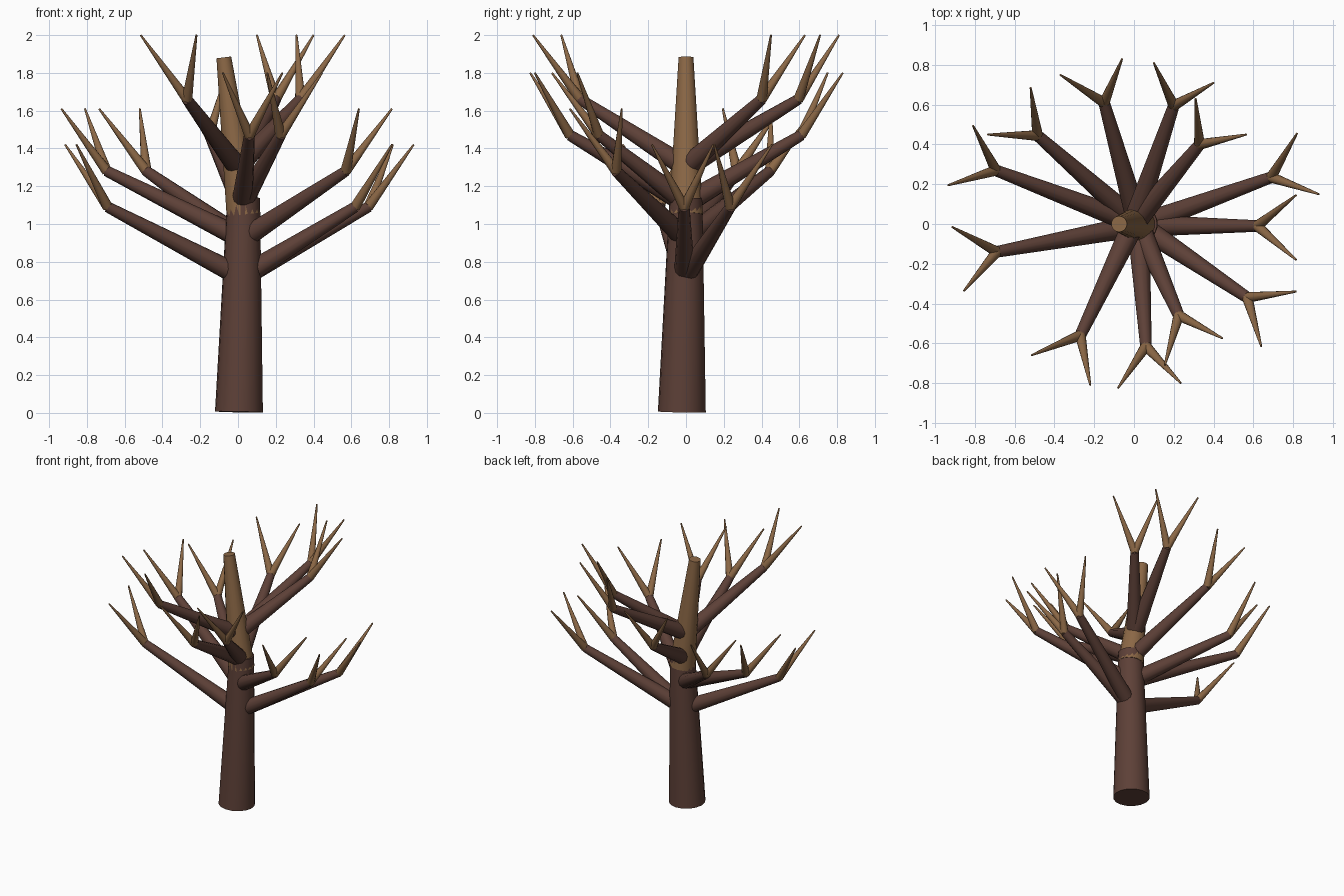
import bpy, bmesh, math
from mathutils import Vector, Matrix

if "Cube" in bpy.data.objects:
    bpy.data.objects.remove(bpy.data.objects["Cube"])


def make_material(name, rgb):
    mat = bpy.data.materials.new(name)
    lin = [((c / 255 + 0.055) / 1.055) ** 2.4 for c in rgb]
    mat.diffuse_color = (*lin, 1.0)
    mat.use_nodes = True
    mat.node_tree.nodes["Principled BSDF"].inputs["Base Color"].default_value = mat.diffuse_color
    return mat


DARK_BARK = make_material("dark bark", (93, 64, 55))
LIGHT_BARK = make_material("light bark", (140, 104, 70))


def limb(name, start, end, r1, r2, mat, sides, twist=0.0):
    """Tapered capped cylinder between two points."""
    start, end = Vector(start), Vector(end)
    axis = end - start
    bm = bmesh.new()
    bmesh.ops.create_cone(bm, cap_ends=True, segments=sides,
                          radius1=r1, radius2=r2, depth=axis.length)
    turn = axis.to_track_quat('Z', 'Y').to_matrix().to_4x4()
    bm.transform(Matrix.Translation((start + end) / 2) @ turn
                 @ Matrix.Rotation(twist, 4, 'Z'))
    mesh = bpy.data.meshes.new(name)
    bm.to_mesh(mesh)
    bm.free()
    mesh.materials.append(mat)
    obj = bpy.data.objects.new(name, mesh)
    bpy.context.collection.objects.link(obj)
    bpy.context.view_layer.objects.active = obj
    obj.select_set(True)
    bpy.ops.object.shade_smooth_by_angle(angle=math.radians(40))
    obj.select_set(False)
    return obj


# Trunk: dark lower part and paler leaning top that overlap at the joint
FOOT, JOINT, TOP = Vector((0.005, -0.022, 0.005)), Vector((0.03, 0, 1.14)), Vector((-0.075, 0, 1.882))
UPPER_FOOT = Vector((0.029, 0, 1.05))
limb("lower_trunk", FOOT, JOINT, 0.127, 0.087, DARK_BARK, 16)
limb("upper_trunk", UPPER_FOOT, TOP, 0.0915, 0.04, LIGHT_BARK, 16, math.pi / 16)


def trunk_centre(z):
    a, b = (FOOT, JOINT) if z < 1.1 else (UPPER_FOOT, TOP)
    return a.lerp(b, (z - a.z) / (b.z - a.z))


# Four tiers: base height, fork height, tip height,
# then for each branch the fork (x, y) and its two twig tips (x, y)
TIERS = [
    (0.72, 1.09, 1.42, [
        ((0.69, 0.235), (0.82, 0.455), (0.93, 0.15)),
        ((0.62, -0.01), (0.815, 0.145), (0.815, -0.18)),
        ((-0.69, -0.14), (-0.915, -0.015), (-0.855, -0.335))]),
    (0.92, 1.28, 1.61, [
        ((0.57, -0.37), (0.815, -0.34), (0.64, -0.615)),
        ((-0.695, 0.27), (-0.935, 0.195), (-0.81, 0.495)),
        ((-0.485, 0.445), (-0.735, 0.45), (-0.52, 0.685))]),
    (1.11, 1.47, 1.80, [
        ((-0.15, 0.61), (-0.37, 0.75), (-0.06, 0.83)),
        ((0.06, -0.615), (-0.08, -0.825), (0.235, -0.80)),
        ((0.225, -0.46), (0.445, -0.575), (0.155, -0.71))]),
    (1.30, 1.66, 2.00, [
        ((0.20, 0.595), (0.10, 0.81), (0.40, 0.71)),
        ((0.33, 0.40), (0.31, 0.63), (0.565, 0.45)),
        ((-0.27, -0.56), (-0.515, -0.66), (-0.22, -0.81))]),
]

for base_z, fork_z, tip_z, branches in TIERS:
    for fork_xy, *tips in branches:
        fork = Vector((*fork_xy, fork_z))
        limb("branch", trunk_centre(base_z), fork, 0.057, 0.029, DARK_BARK, 12)
        # Pair of tapering twigs at the branch end
        for tip in tips:
            limb("twig", fork, (*tip, tip_z), 0.028, 0.005, LIGHT_BARK, 10)
